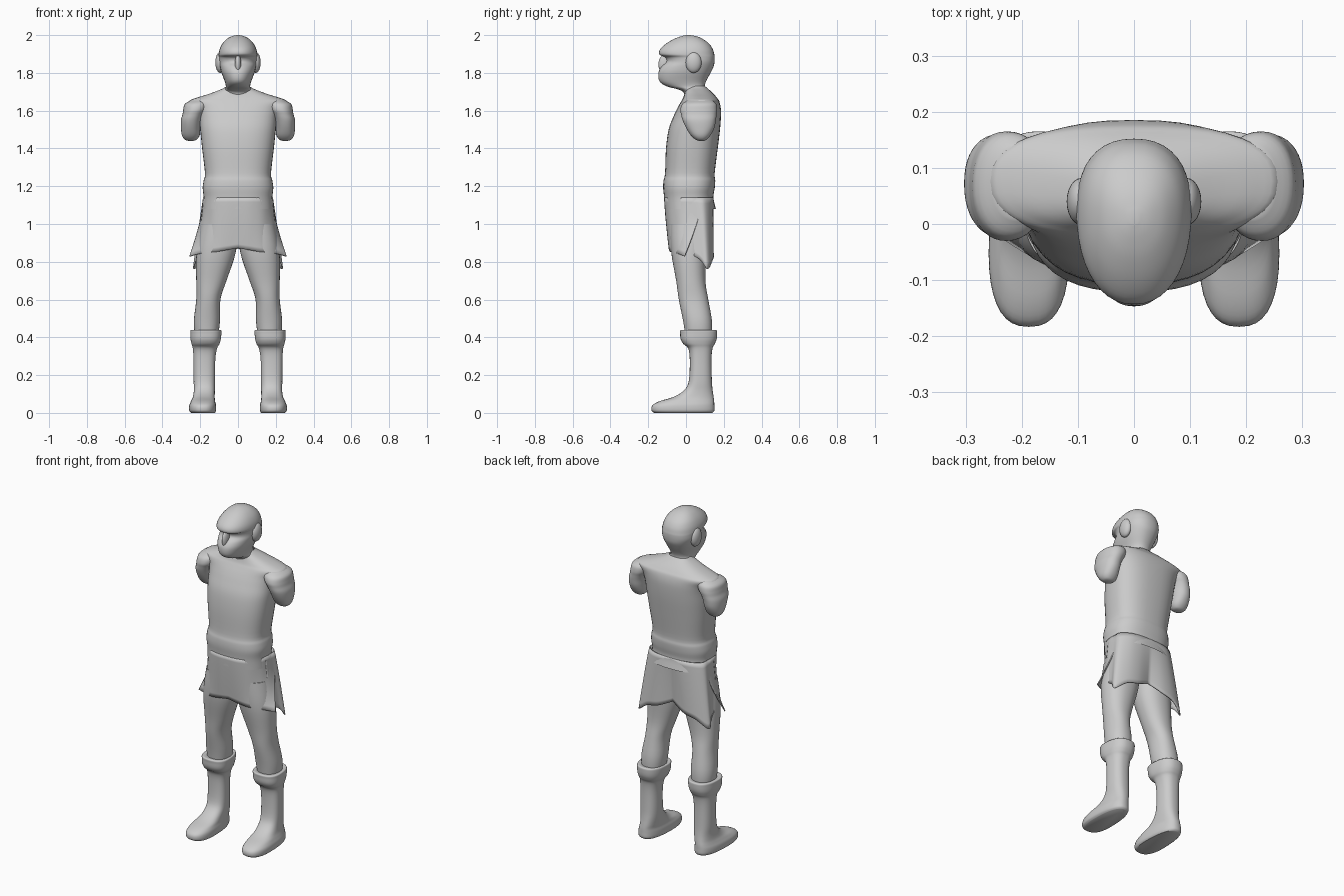
import bpy, bmesh, math

SEG = 40


def catmull(rows, steps):
    """Smoothly resample a list of equal-length tuples."""
    out = []
    n = len(rows)
    for i in range(n - 1):
        p = [rows[max(0, min(n - 1, i + k))] for k in (-1, 0, 1, 2)]
        for s in range(steps):
            t = s / steps
            out.append(tuple(0.5 * (2 * b + (c - a) * t + (2 * a - 5 * b + 4 * c - d) * t * t
                                    + (3 * b - a - 3 * c + d) * t ** 3) for a, b, c, d in zip(*p)))
    out.append(tuple(rows[-1]))
    return out


def spow(v, e):
    return math.copysign(abs(v) ** e, v)


def finish(name, bm, mirror=False, solid=0, angle=50):
    bmesh.ops.recalc_face_normals(bm, faces=bm.faces[:])
    me = bpy.data.meshes.new(name)
    bm.to_mesh(me)
    bm.free()
    ob = bpy.data.objects.new(name, me)
    bpy.context.collection.objects.link(ob)
    if mirror:
        ob.modifiers.new("mirror", 'MIRROR')
    if solid:
        ob.modifiers.new("thickness", 'SOLIDIFY').thickness = solid
    bpy.ops.object.select_all(action='DESELECT')
    ob.select_set(True)
    bpy.context.view_layer.objects.active = ob
    bpy.ops.object.shade_smooth_by_angle(angle=math.radians(angle))
    return ob


def grid_faces(bm, rows, closed):
    for a, b in zip(rows, rows[1:]):
        n = len(a)
        for j in range(n if closed else n - 1):
            k = (j + 1) % n
            bm.faces.new((a[j], a[k], b[k], b[j]))


def loft(name, rings, power=2.0, taper=0.0, mirror=False, caps=True):
    """Rings are (z, centre x, half width, y front, y back)."""
    bm = bmesh.new()
    rows = []
    for z, cx, hw, y0, y1 in catmull(rings, 4):
        row = []
        for j in range(SEG):
            a = 2 * math.pi * j / SEG
            u, v = spow(math.cos(a), 2 / power), spow(math.sin(a), 2 / power)
            row.append(bm.verts.new((cx + hw * u * (1 - taper * v), (y0 + y1) / 2 + v * (y1 - y0) / 2, z)))
        rows.append(row)
    grid_faces(bm, rows, True)
    if caps:
        bm.faces.new(rows[0])
        bm.faces.new(rows[-1])
    return finish(name, bm, mirror)


def skirt_panel(name, top, hem, ease):
    """Half panel between a top curve and a hem curve, mirrored across x."""
    bm = bmesh.new()
    rows = []
    for i in range(13):
        t = i / 12
        row = []
        for p, q in zip(catmull(top, 5), catmull(hem, 5)):
            e = t ** ease
            row.append(bm.verts.new((max(0, p[0] + (q[0] - p[0]) * e), p[1] + (q[1] - p[1]) * e,
                                     p[2] + (q[2] - p[2]) * t)))
        rows.append(row)
    grid_faces(bm, rows, False)
    return finish(name, bm, True, 0.006)


def blob(name, centre, radii, mirror=False):
    bm = bmesh.new()
    bmesh.ops.create_uvsphere(bm, u_segments=24, v_segments=16, radius=1)
    bmesh.ops.scale(bm, vec=radii, verts=bm.verts[:])
    bmesh.ops.translate(bm, vec=centre, verts=bm.verts[:])
    return finish(name, bm, mirror)


# Tunic body with flared shoulder edges
loft("tunic_body", [
    (1.08, 0, .186, -.113, .158), (1.14, 0, .182, -.116, .145), (1.19, 0, .187, -.121, .152),
    (1.23, 0, .182, -.119, .155), (1.27, 0, .175, -.111, .152), (1.40, 0, .190, -.106, .168),
    (1.50, 0, .200, -.092, .180), (1.57, 0, .206, -.066, .185), (1.615, 0, .222, -.045, .184),
    (1.65, 0, .257, -.025, .176), (1.668, 0, .220, -.015, .164), (1.69, 0, .150, -.008, .145),
    (1.715, 0, .085, -.002, .118), (1.73, 0, .06, .01, .10)], power=2.5, caps=False)

# Skirt panels: the front one flares over the back one at the side slits
skirt_panel("skirt_front",
            [(0, -.116, 1.14), (.07, -.112, 1.14), (.135, -.085, 1.14), (.176, -.03, 1.14),
             (.186, .03, 1.14), (.180, .09, 1.13)],
            [(0, -.092, .872), (.06, -.09, .862), (.12, -.082, .852), (.175, -.062, .848),
             (.222, -.035, .84), (.257, -.010, .83)], 1.3)
skirt_panel("skirt_back",
            [(.182, .0, 1.14), (.184, .05, 1.14), (.178, .095, 1.14), (.13, .13, 1.14),
             (.07, .144, 1.14), (0, .146, 1.14)],
            [(.212, .0, .85), (.222, .07, .815), (.236, .115, .762), (.165, .142, .81),
             (.085, .146, .832), (0, .125, .87)], .9)

# Legs and boots
loft("legs", [
    (.38, .167, .058, .0, .135), (.48, .165, .069, -.014, .138), (.60, .157, .064, -.038, .118),
    (.70, .141, .08, -.052, .103), (.85, .116, .104, -.078, .108), (1.0, .098, .098, -.085, .12)],
    power=2.2, mirror=True)
loft("boots", [
    (0, .185, .062, -.168, .14), (.012, .187, .07, -.182, .15), (.04, .187, .07, -.178, .15),
    (.062, .185, .063, -.14, .149), (.085, .181, .057, -.065, .146), (.12, .178, .055, -.01, .141),
    (.17, .178, .056, .015, .137), (.28, .178, .057, .02, .135), (.34, .175, .063, .012, .14),
    (.365, .172, .073, -.014, .152), (.39, .171, .079, -.028, .162), (.42, .170, .081, -.031, .165),
    (.438, .170, .079, -.03, .162), (.436, .169, .06, -.005, .14)], power=2.5, taper=.1, mirror=True)

# Short arm stubs below the shoulder edge
loft("arm_stubs", [
    (1.44, .250, .010, .07, .095), (1.447, .250, .032, .05, .11), (1.47, .250, .047, .025, .13),
    (1.51, .250, .052, .0, .15), (1.55, .246, .056, -.018, .158), (1.58, .236, .058, -.026, .162),
    (1.605, .226, .064, -.03, .165), (1.635, .218, .064, -.02, .16), (1.655, .205, .045, .01, .14)],
    power=2.2, mirror=True)

# Masked, helmeted head on its neck
loft("head", [
    (1.62, 0, .09, .0, .14), (1.69, 0, .08, -.01, .116), (1.712, 0, .07, -.04, .106),
    (1.728, 0, .064, -.10, .10), (1.755, 0, .070, -.140, .106), (1.80, 0, .087, -.146, .130),
    (1.833, 0, .095, -.130, .146), (1.858, 0, .099, -.104, .151), (1.882, 0, .100, -.110, .152),
    (1.897, 0, .102, -.141, .150), (1.925, 0, .097, -.137, .142), (1.955, 0, .082, -.105, .122),
    (1.98, 0, .058, -.062, .088), (1.994, 0, .032, -.025, .055), (2.0, 0, .008, .0, .022)],
    power=2.25, taper=-.08)
blob("nose_ridge", (0, -.112, 1.845), (.017, .034, .052))
blob("ear_covers", (.094, .04, 1.855), (.026, .042, .055), True)
